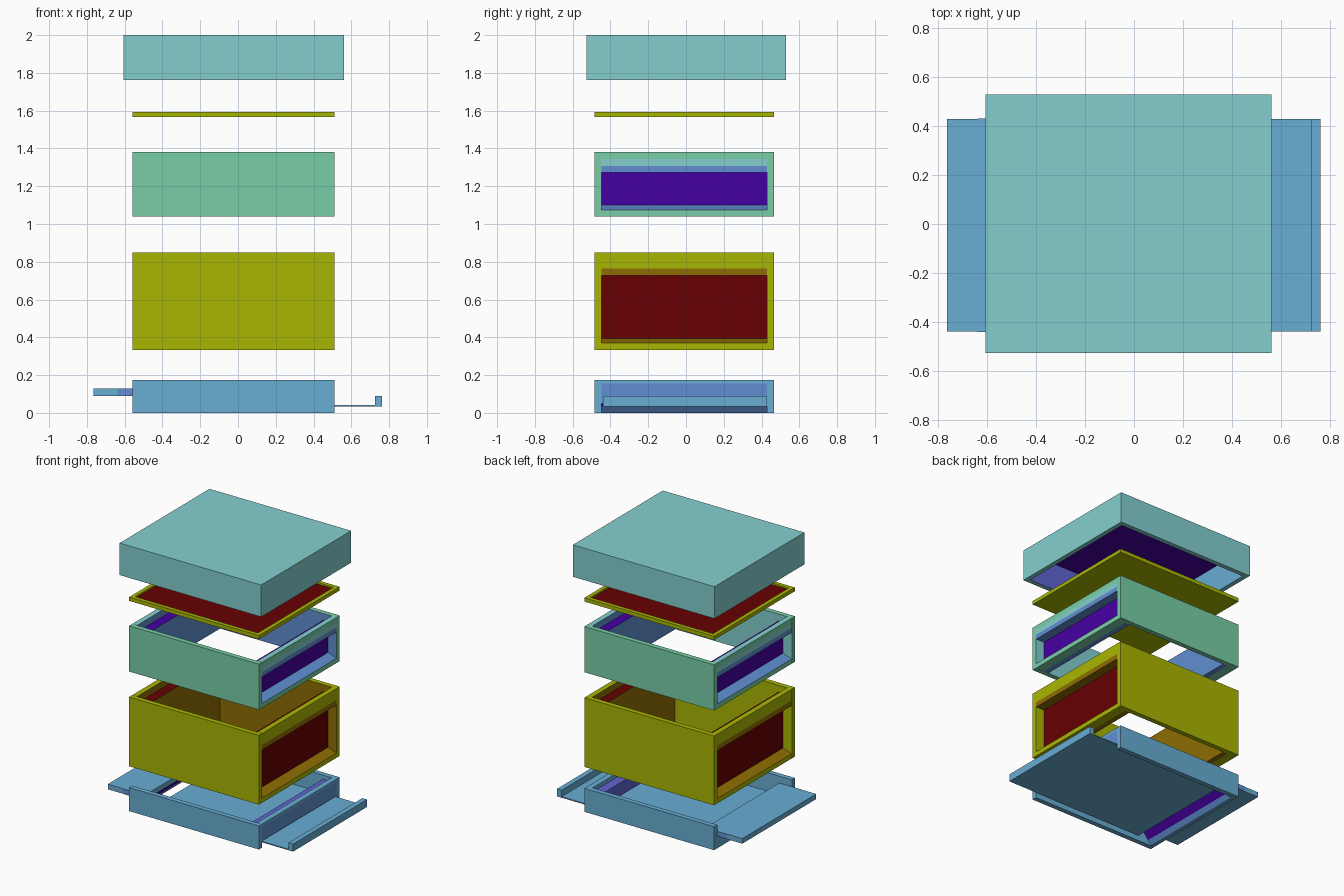
import bpy, bmesh

if "Cube" in bpy.data.objects:
    bpy.data.objects.remove(bpy.data.objects["Cube"])


def material(name, hexcol):
    m = bpy.data.materials.new(name)
    srgb = [int(hexcol[i:i + 2], 16) / 255 for i in (0, 2, 4)]
    lin = [c / 12.92 if c <= 0.04045 else ((c + 0.055) / 1.055) ** 2.4 for c in srgb]
    m.diffuse_color = (*lin, 1)
    m.use_nodes = True
    m.node_tree.nodes["Principled BSDF"].inputs["Base Color"].default_value = m.diffuse_color
    return m


TEAL = material("teal", "85CFCF")
OLIVE = material("olive", "A9B602")
GREEN = material("green", "79CFA7")
BLUE = material("blue", "68ADD4")
PERI = material("periwinkle", "608FD2")
VIOLET = material("violet_blue", "6064D2")
PURPLE = material("purple", "4500A2")
RED = material("dark_red", "670002")
BROWN = material("brown", "8F6D03")

X0, X1 = -0.558, 0.512     # body ends
Y0, Y1 = -0.485, 0.466     # body sides
YI0, YI1 = -0.447, 0.43    # inner faces of the side walls


def prism(name, profile, y0, y1, mats, rule=None):
    """Extrude an (x, z) profile along y; rule(normal, centre) picks a face's material."""
    bm = bmesh.new()
    face = bm.faces.new([bm.verts.new((x, y0, z)) for x, z in profile])
    ext = bmesh.ops.extrude_face_region(bm, geom=[face])
    moved = [v for v in ext["geom"] if isinstance(v, bmesh.types.BMVert)]
    bmesh.ops.translate(bm, verts=moved, vec=(0, y1 - y0, 0))
    bmesh.ops.recalc_face_normals(bm, faces=bm.faces)
    if rule:
        for f in bm.faces:
            f.material_index = rule(f.normal, f.calc_center_median())
    me = bpy.data.meshes.new(name)
    bm.to_mesh(me)
    bm.free()
    for m in mats:
        me.materials.append(m)
    ob = bpy.data.objects.new(name, me)
    bpy.context.collection.objects.link(ob)
    return ob


def box(name, x0, x1, y0, y1, z0, z1, mat, accent=None, axis=0, sign=1):
    """Box whose face turned to the signed axis takes the accent colour."""
    mats = [mat, accent] if accent else [mat]
    rule = (lambda n, c: int(n[axis] * sign > 0.8)) if accent else None
    return prism(name, [(x0, z0), (x1, z0), (x1, z1), (x0, z1)], y0, y1, mats, rule)


def side_walls(name, x0, x1, ya, yb, t, z0, z1, mat, inner_front, inner_back):
    box(name + "_front_wall", x0, x1, ya, ya + t, z0, z1, mat, inner_front, 1, 1)
    box(name + "_back_wall", x0, x1, yb - t, yb, z0, z1, mat, inner_back, 1, -1)


def hive_box(name, z0, z1, band0, band1, band2, mat, inner, panel, upper, front_inner):
    """Open box whose end panels sit behind top and bottom bars."""
    side_walls(name, X0, X1, Y0, Y1, 0.037, z0, z1, mat, front_inner, inner)

    for end, xe, s in (("left", X0, 1), ("right", X1, -1)):
        n = f"{name}_{end}"
        xr, xb, xp = xe + s * 0.04, xe + s * 0.07, xe + s * 0.11

        # colours: 0 body, 1 inner, 2 panel, 3 upper band
        def bar_rule(nor, c):
            if nor.z > 0.8:
                return 3 if c.z > z1 - 0.01 else 2
            if nor.x * s < -0.8:
                return 1 if c.z < band1 else 3 if c.z < band2 else 0
            return 0 if abs(nor.y) > 0.8 else 1

        prism(n + "_top_bar", [(xe, z1), (xe, band2), (xe, band1), (xe, band0), (xb, band0),
                               (xb, z1 - 0.05), (xr, z1 - 0.05), (xr, z1)],
              YI0, YI1, [mat, inner, panel, upper], bar_rule)
        prism(n + "_bottom_bar", [(xe, z0), (xe, z0 + 0.035), (xb, z0 + 0.06), (xb, z0)],
              YI0, YI1, [mat, inner], lambda nor, c: int(nor.z > 0.5))
        prism(n + "_panel", [(xb, z0), (xp, z0), (xp, z1 - 0.05), (xb, z1 - 0.05)],
              YI0, YI1, [inner, panel],
              lambda nor, c: int(nor.x * s < -0.8 or nor.z > 0.8))


# Floor stand: side walls, closing end with ledge, undercut entrance sill
side_walls("floor", X0, X1, Y0, Y1, 0.037, 0, 0.175, BLUE, BLUE, BLUE)
box("floor_end_wall", 0.47, X1, YI0, YI1, 0.05, 0.155, BLUE, PERI, 0, 1)
box("floor_end_rim", 0.47, X1, YI0, YI1, 0.155, 0.175, BLUE)
box("floor_end_ledge", 0.40, 0.47, YI0, YI1, 0.05, 0.145, VIOLET)
prism("entrance_sill", [(X0, 0), (-0.53, 0), (-0.503, 0.035), (-0.46, 0.09), (X0, 0.09)],
      YI0, YI1, [BLUE, PERI, PURPLE],
      lambda n, c: (1 if c.z < 0.035 else 2) if n.x > 0.3 else 0)
box("landing_board", -0.765, -0.46, -0.44, 0.43, 0.09, 0.128, BLUE)
for side, y in (("front", -0.442), ("back", 0.43)):
    box(f"landing_{side}_patch", -0.64, X0, y, y + 0.002, 0.09, 0.128, PERI)

# Sliding tray with a pull lip
box("tray", -0.41, 0.762, -0.44, 0.43, 0.034, 0.042, BLUE)
box("tray_lip", 0.724, 0.762, -0.44, 0.43, 0.04, 0.09, BLUE)

# Deep lower box and shallow upper box
hive_box("lower_box", 0.334, 0.85, 0.727, 0.765, 0.78, OLIVE, BROWN, RED, OLIVE, OLIVE)
hive_box("upper_box", 1.04, 1.38, 1.272, 1.307, 1.345, GREEN, PERI, PURPLE, TEAL, TEAL)

# Inner cover: thin board with a raised rim
box("cover_board", X0 + 0.03, X1 - 0.03, Y0 + 0.03, Y1 - 0.03, 1.566, 1.582, OLIVE, RED, 2, 1)
side_walls("cover_rim", X0, X1, Y0, Y1, 0.03, 1.566, 1.594, OLIVE, OLIVE, OLIVE)
for end, x in (("left", X0), ("right", X1 - 0.03)):
    box(f"cover_rim_{end}", x, x + 0.03, Y0 + 0.03, Y1 - 0.03, 1.566, 1.594, OLIVE)

# Roof: hollow lid
RX0, RX1, RY0, RY1 = -0.606, 0.561, -0.528, 0.53
box("roof_top", RX0, RX1, RY0, RY1, 1.97, 2.0, TEAL, PURPLE, 2, -1)
side_walls("roof", RX0, RX1, RY0, RY1, 0.035, 1.762, 1.97, TEAL, VIOLET, PERI)
box("roof_left_wall", RX0, RX0 + 0.035, RY0 + 0.035, RY1 - 0.035, 1.762, 1.97, TEAL, BLUE, 0, 1)
box("roof_right_wall", RX1 - 0.035, RX1, RY0 + 0.035, RY1 - 0.035, 1.762, 1.97, TEAL, PERI, 0, -1)
